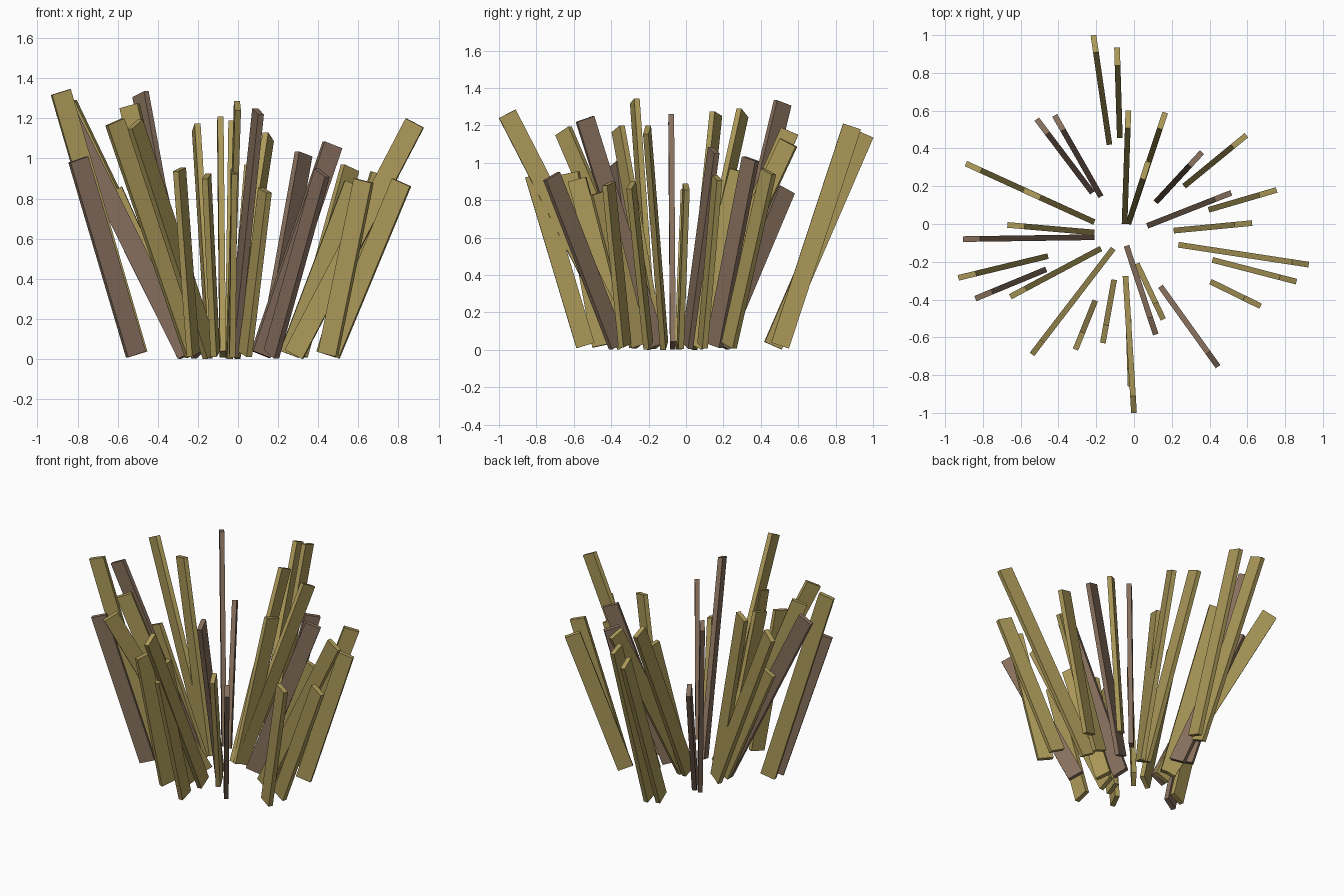
import bpy
import bmesh
from math import atan2, cos, hypot, sin
from mathutils import Matrix, Vector

default_cube = bpy.data.objects.get("Cube")
if default_cube:
    bpy.data.objects.remove(default_cube, do_unlink=True)

BLADE_WIDTH = 0.1
BLADE_THICKNESS = 0.03
ROOT_HEIGHT = 0.023


def make_material(name, colour):
    material = bpy.data.materials.new(name)
    material.use_nodes = True
    material.diffuse_color = (*colour, 1)
    shader = material.node_tree.nodes["Principled BSDF"]
    shader.inputs["Base Color"].default_value = (*colour, 1)
    shader.inputs["Roughness"].default_value = 0.9
    return material


def solve_lean(reach, top):
    """Find the outward lean and the length that give this reach and top height."""
    lean = 0.0
    for step in range(30):
        run = reach - BLADE_WIDTH * cos(lean)
        rise = top - ROOT_HEIGHT - BLADE_WIDTH / 2 * sin(lean)
        lean = atan2(run, rise)
    return lean, hypot(run, rise)


def make_blade(name, material, inner, outer, top):
    """Flat plank from an inner foot corner to an outer tip corner."""
    span = Vector(outer) - Vector(inner)
    lean, length = solve_lean(span.length, top)
    root = Vector(inner) + span.normalized() * (BLADE_WIDTH / 2 * cos(lean))

    bm = bmesh.new()
    bmesh.ops.create_cube(bm, size=1)
    bmesh.ops.translate(bm, verts=bm.verts, vec=(0, 0, 0.5))
    bmesh.ops.scale(bm, verts=bm.verts, vec=(BLADE_WIDTH, BLADE_THICKNESS, length))
    placement = (
        Matrix.Translation((root.x, root.y, ROOT_HEIGHT))
        @ Matrix.Rotation(atan2(span.y, span.x), 4, "Z")
        @ Matrix.Rotation(lean, 4, "Y")
    )
    bmesh.ops.transform(bm, matrix=placement, verts=bm.verts)

    mesh = bpy.data.meshes.new(name)
    bm.to_mesh(mesh)
    bm.free()
    mesh.materials.append(material)
    blade = bpy.data.objects.new(name, mesh)
    bpy.context.collection.objects.link(blade)
    return blade


# Each blade: inner foot x, y, outer tip x, y, top height
green_blades = [
    # back
    (-.13, .42, -.215, 1, 1.175),
    (-.075, .455, -.09, .935, 1.21),
    (-.05, 0, -.03, .6, 1.19),
    (-.03, 0, .165, .59, 1.13),
    (-.03, 0, .075, .33, .97),
    # left side
    (.265, .2, .595, .47, .97),
    (.395, .075, .755, .18, .935),
    (.21, -.035, .625, .005, .89),
    (.235, -.11, .925, -.215, 1.2),
    (.415, -.19, .86, -.305, .9),
    (.405, -.305, .67, -.435, .9),
    # front
    (.015, -.21, .155, -.505, .855),
    (-.03, -.49, -.018, -.86, .95),
    (-.045, -.275, 0, -1, 1.285),
    (-.105, -.295, -.165, -.63, .925),
    (-.205, -.405, -.31, -.665, .955),
    (-.11, -.13, -.54, -.69, 1.195),
    # right side
    (-.175, -.13, -.655, -.385, 1.2),
    (-.455, -.17, -.93, -.285, 1.345),
    (-.21, -.045, -.67, -.005, .86),
    (-.21, .01, -.89, .32, 1.29),
    (-.21, .01, -.585, .18, 1.275),
]
dry_blades = [
    (.115, .115, .36, .38, 1.035),
    (.07, -.01, .515, .165, 1.085),
    (.14, -.33, .445, -.755, .95),
    (-.04, -.115, .115, -.585, 1.25),
    (-.465, -.24, -.84, -.395, 1.01),
    (-.21, -.07, -.905, -.08, 1.26),
    (-.22, .165, -.515, .555, 1.335),
    (-.175, .145, -.42, .575, .88),
]

olive = make_material("olive green", (.41, .32, .1))
brown = make_material("dry brown", (.24, .16, .11))

for label, material, blades in (
    ("green_blade", olive, green_blades),
    ("dry_blade", brown, dry_blades),
):
    for number, (foot_x, foot_y, tip_x, tip_y, top) in enumerate(blades):
        make_blade(f"{label}_{number}", material, (foot_x, foot_y), (tip_x, tip_y), top)
